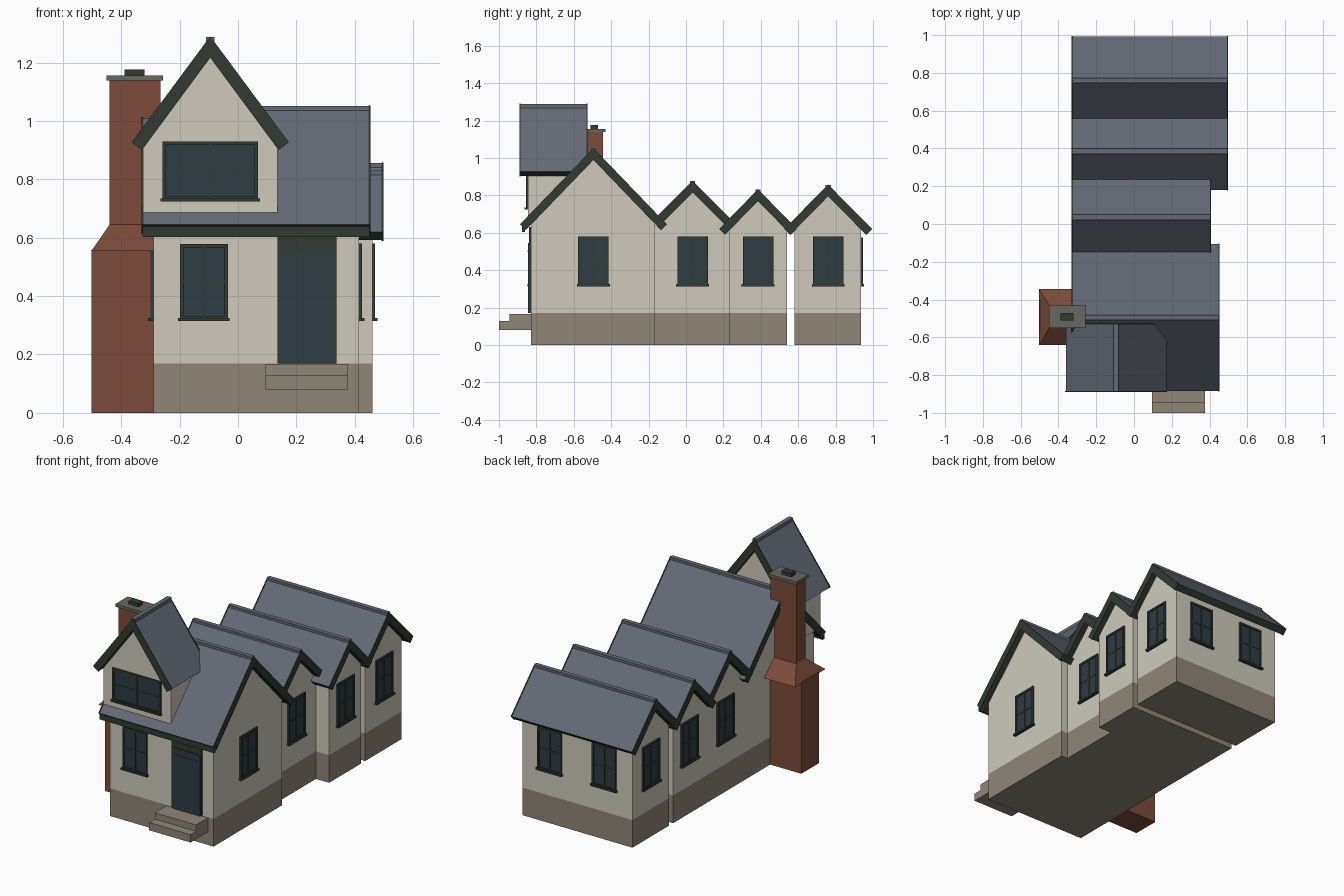
import bpy, bmesh, math
from mathutils import Vector

cube = bpy.data.objects.get("Cube")
if cube:
    bpy.data.objects.remove(cube)


def material(name, r, g, b):
    m = bpy.data.materials.new(name)
    m.use_nodes = True
    m.diffuse_color = (r, g, b, 1)
    m.node_tree.nodes["Principled BSDF"].inputs["Base Color"].default_value = (r, g, b, 1)
    return m


CREAM = material("cream_plaster", .62, .59, .51)
STONE = material("tan_stone", .28, .24, .19)
BRICK = material("red_brick", .20, .071, .043)
SLATE = material("slate_roof", .125, .142, .18)
TRIM = material("dark_green_trim", .032, .042, .032)
GLASS = material("dark_teal_glass", .026, .045, .056)
CAP = material("grey_cap", .14, .135, .12)


def finish(name, bm, mats, rule=None):
    bmesh.ops.recalc_face_normals(bm, faces=bm.faces)
    bm.normal_update()
    if rule:
        for f in bm.faces:
            f.material_index = rule(f)
    me = bpy.data.meshes.new(name)
    bm.to_mesh(me)
    bm.free()
    for m in mats:
        me.materials.append(m)
    ob = bpy.data.objects.new(name, me)
    bpy.context.collection.objects.link(ob)
    return ob


def add_prism(bm, pts, axis, a, b):
    """Extrude a (u, z) outline along x or y from a to b."""
    def place(p, d):
        return (d, p[0], p[1]) if axis == "x" else (p[0], d, p[1])
    face = bm.faces.new([bm.verts.new(place(p, a)) for p in pts])
    res = bmesh.ops.extrude_face_region(bm, geom=[face], use_keep_orig=True)
    move = Vector((b - a, 0, 0) if axis == "x" else (0, b - a, 0))
    bmesh.ops.translate(bm, vec=move, verts=[v for v in res["geom"] if isinstance(v, bmesh.types.BMVert)])


def add_box(bm, lo, hi, mat=0):
    start = len(bm.faces)
    add_prism(bm, [(lo[1], lo[2]), (hi[1], lo[2]), (hi[1], hi[2]), (lo[1], hi[2])], "x", lo[0], hi[0])
    bm.faces.ensure_lookup_table()
    for f in bm.faces[start:]:
        f.material_index = mat


def box(name, lo, hi, mat):
    bm = bmesh.new()
    add_box(bm, lo, hi)
    return finish(name, bm, [mat])


def gable_walls(name, axis, lo, hi, c, apex, slope, a, b, bottom=0):
    """Gabled block with a stone plinth below the plaster."""
    top = apex - .035
    pts = [(lo, bottom), (hi, bottom), (hi, top - (hi - c) * slope), (c, top), (lo, top - (c - lo) * slope)]
    bm = bmesh.new()
    add_prism(bm, pts, axis, a, b)
    bmesh.ops.bisect_plane(bm, geom=bm.verts[:] + bm.edges[:] + bm.faces[:],
                           plane_co=(0, 0, .17), plane_no=(0, 0, 1))
    finish(name, bm, [CREAM, STONE], lambda f: int(f.calc_center_median().z < .17))


def roof(name, axis, c, apex, half, drop, a, b, t=.04):
    """Slate slab pair with flat ridge cap and green bargeboards."""
    run = math.hypot(half, drop)

    def outline(g):
        e = (half - t * drop / run, apex - drop - t * half / run)
        right = [(half + g, apex - drop), (e[0], e[1] - g)]
        pts = [(0, apex + g)] + right + [(0, apex - t * run / half - g)]
        pts += [(-u, z) for u, z in reversed(right)]
        return [(c + u, z) for u, z in pts]

    bm = bmesh.new()
    add_prism(bm, outline(0), axis, a, b)
    finish(name, bm, [SLATE, TRIM], lambda f: int(f.normal.z < .3))
    bm = bmesh.new()
    w = .014
    add_prism(bm, [(c - w, apex - .02), (c + w, apex - .02), (c + w, apex + .001), (c - w, apex + .001)], axis, a, b)
    finish(name + "_ridge_cap", bm, [SLATE])
    bm = bmesh.new()
    for d in (a - .003, b - .003):
        add_prism(bm, outline(.003), axis, d, d + .006)
    finish(name + "_bargeboards", bm, [TRIM])


def window(name, axis, wall, sign, c, width, z0, z1):
    """Framed window; axis is the direction the wall faces."""
    bm = bmesh.new()

    def part(u0, u1, za, zb, depth, mat):
        d0, d1 = sorted((wall - sign * .01, wall + sign * depth))
        if axis == "x":
            add_box(bm, (d0, u0, za), (d1, u1, zb), mat)
        else:
            add_box(bm, (u0, d0, za), (u1, d1, zb), mat)

    l, r, f = c - width / 2, c + width / 2, .012
    mid = (z0 + z1) / 2
    part(l, r, z0, z1, .004, 1)
    part(l, l + f, z0, z1, .01, 0)
    part(r - f, r, z0, z1, .01, 0)
    part(l, r, z1 - f, z1, .01, 0)
    part(l, r, z0, z0 + f, .01, 0)
    part(c - .005, c + .005, z0, z1, .008, 0)
    part(l, r, mid - .003, mid + .003, .006, 0)
    part(l - .006, r + .006, z0 - .006, z0 + .005, .018, 0)
    finish(name, bm, [TRIM, GLASS])


# Four gabled sections in a row: y range, right wall x, ridge y, ridge z, roof half span and drop
sections = [
    ("front", -.83, -.165, .415, -.495, 1.05, .39, .405),
    ("second", -.165, .23, .37, .035, .875, .2, .2),
    ("third", .23, .54, .46, .385, .83, .205, .21),
    ("rear", .58, .935, .46, .76, .855, .232, .235),
]
LEFT = -.29
for name, y0, y1, right, ridge, apex, half, drop in sections:
    gable_walls(name + "_walls", "x", y0, y1, ridge, apex, drop / half, LEFT, right)
    roof(name + "_roof", "x", ridge, apex, half, drop, -.327, right + .035)
    window(name + "_right_window", "x", right, 1, ridge, .163, .32, .58)
    window(name + "_left_window", "x", LEFT, -1, ridge, .163, .32, .58)

# Front fascia, front window and rear windows
box("front_fascia", (-.327, -.878, .603), (.45, -.862, .645), TRIM)
window("front_window", "y", -.83, -1, -.117, .165, .32, .578)
for side, x in (("right", -.1), ("left", .272)):
    window("back_window_" + side, "y", .935, 1, x, .163, .32, .575)

# Front dormer
gable_walls("dormer_walls", "y", -.325, .135, -.095, 1.29, 1.35, -.845, -.56, .685)
roof("dormer_roof", "y", -.095, 1.287, .266, .36, -.887, -.53)
window("dormer_window", "y", -.845, -1, -.095, .328, .73, .93)

# Door and steps
box("door_frame", (.135, -.84, .17), (.338, -.82, .63), TRIM)
box("door", (.148, -.845, .17), (.332, -.82, .545), GLASS)
box("door_rail", (.16, -.847, .5), (.32, -.84, .504), TRIM)
box("lower_step", (.095, -1, .08), (.377, -.82, .128), STONE)
box("upper_step", (.095, -.945, .128), (.377, -.82, .167), STONE)

# Chimney: base, tapered shoulder, stack, cap and vent
box("chimney_base", (-.502, -.575, 0), (-.285, -.405, .56), BRICK)
bm = bmesh.new()
rings = [[bm.verts.new((x, y, z)) for x, y in ((x0, y0), (x1, y0), (x1, y1), (x0, y1))]
         for x0, x1, y0, y1, z in ((-.502, -.285, -.64, -.345, .555), (-.44, -.265, -.535, -.445, .645))]
bm.faces.new(rings[0])
bm.faces.new(rings[1])
for i in range(4):
    j = (i + 1) % 4
    bm.faces.new((rings[0][i], rings[0][j], rings[1][j], rings[1][i]))
finish("chimney_shoulder", bm, [BRICK])
box("chimney_stack", (-.44, -.535, .64), (-.265, -.445, 1.14), BRICK)
box("chimney_cap", (-.45, -.55, 1.138), (-.257, -.43, 1.156), CAP)
box("chimney_vent", (-.388, -.51, 1.156), (-.32, -.47, 1.176), TRIM)
